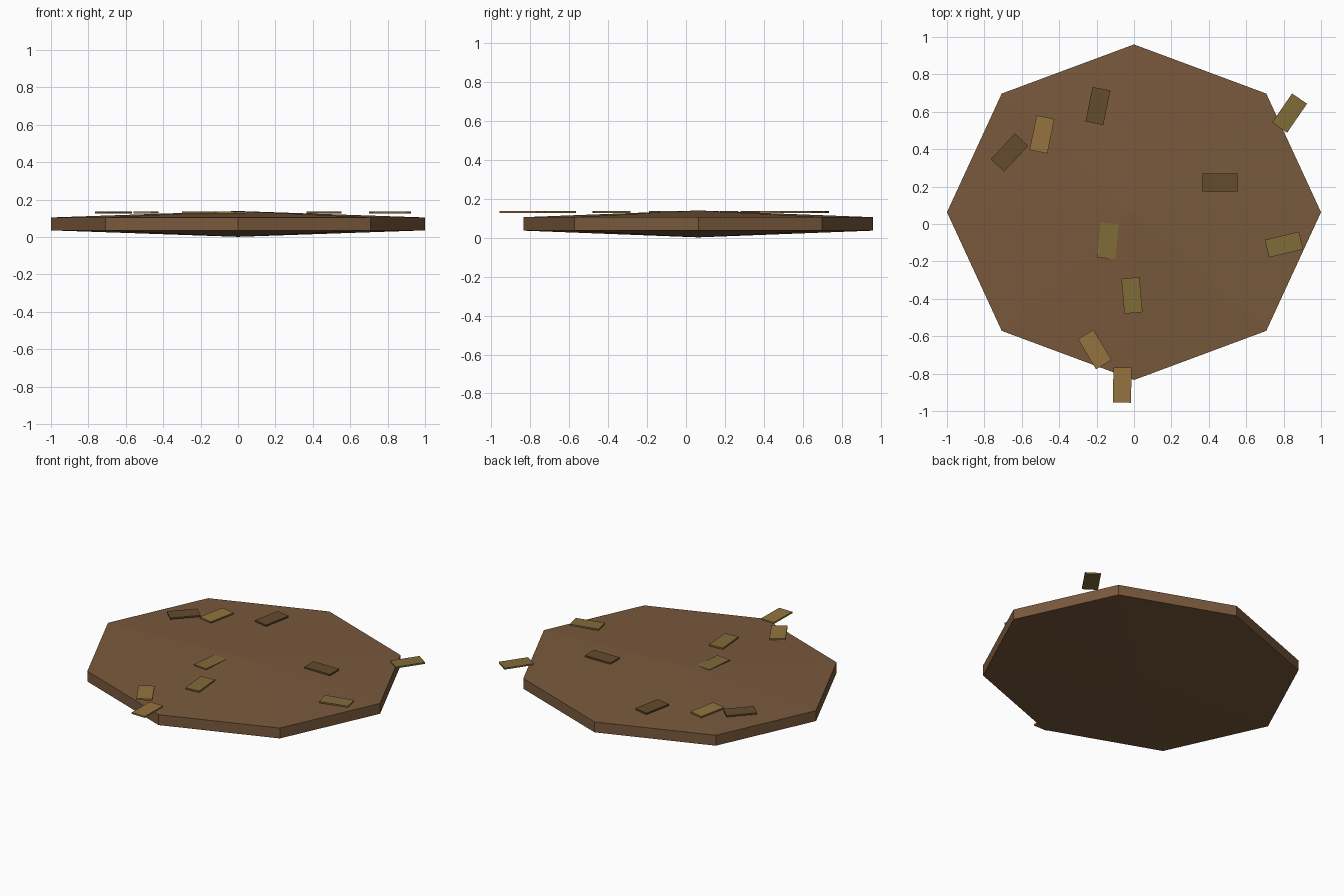
import bpy
from math import radians

if "Cube" in bpy.data.objects:
    bpy.data.objects.remove(bpy.data.objects["Cube"])


def material(name, rgb):
    m = bpy.data.materials.new(name)
    m.diffuse_color = (*rgb, 1)
    m.use_nodes = True
    m.node_tree.nodes["Principled BSDF"].inputs["Base Color"].default_value = m.diffuse_color
    return m


SOIL = material("soil_brown", (0.19, 0.1, 0.045))
TAN = material("leaf_tan", (0.3, 0.175, 0.05))
OLIVE = material("leaf_olive", (0.22, 0.145, 0.04))
DARK = material("leaf_dark", (0.13, 0.07, 0.027))

# Ground mound: flattened eight-sided sphere with three bands
HALF_H = 0.069
bpy.ops.mesh.primitive_uv_sphere_add(segments=8, ring_count=3, radius=1,
                                     location=(0, 0.063, HALF_H + 0.001))
mound = bpy.context.object
mound.name = "ground_mound"
widest = max(v.co.x for v in mound.data.vertices)
mound.scale = (1 / widest, 0.897 / widest, HALF_H)
mound.data.materials.append(SOIL)

# Fallen leaves: thin slabs scattered flat over the mound (x, y, turn, colour)
leaves = [
    (-0.193, 0.631, 78.5, DARK),
    (-0.492, 0.479, 78.5, TAN),
    (-0.666, 0.382, 47, DARK),
    (0.832, 0.593, 55.5, OLIVE),
    (0.460, 0.222, 0, DARK),
    (0.802, -0.110, 13.5, OLIVE),
    (-0.139, -0.090, 84, OLIVE),
    (-0.011, -0.382, 95, OLIVE),
    (-0.210, -0.671, 121, TAN),
    (-0.063, -0.861, 89, TAN),
]
for i, (x, y, turn, mat) in enumerate(leaves, 1):
    bpy.ops.mesh.primitive_cube_add(size=1, location=(x, y, 0.1305),
                                    rotation=(0, 0, radians(turn)))
    leaf = bpy.context.object
    leaf.name = f"fallen_leaf_{i}"
    leaf.scale = (0.188, 0.097, 0.010)
    leaf.data.materials.append(mat)
